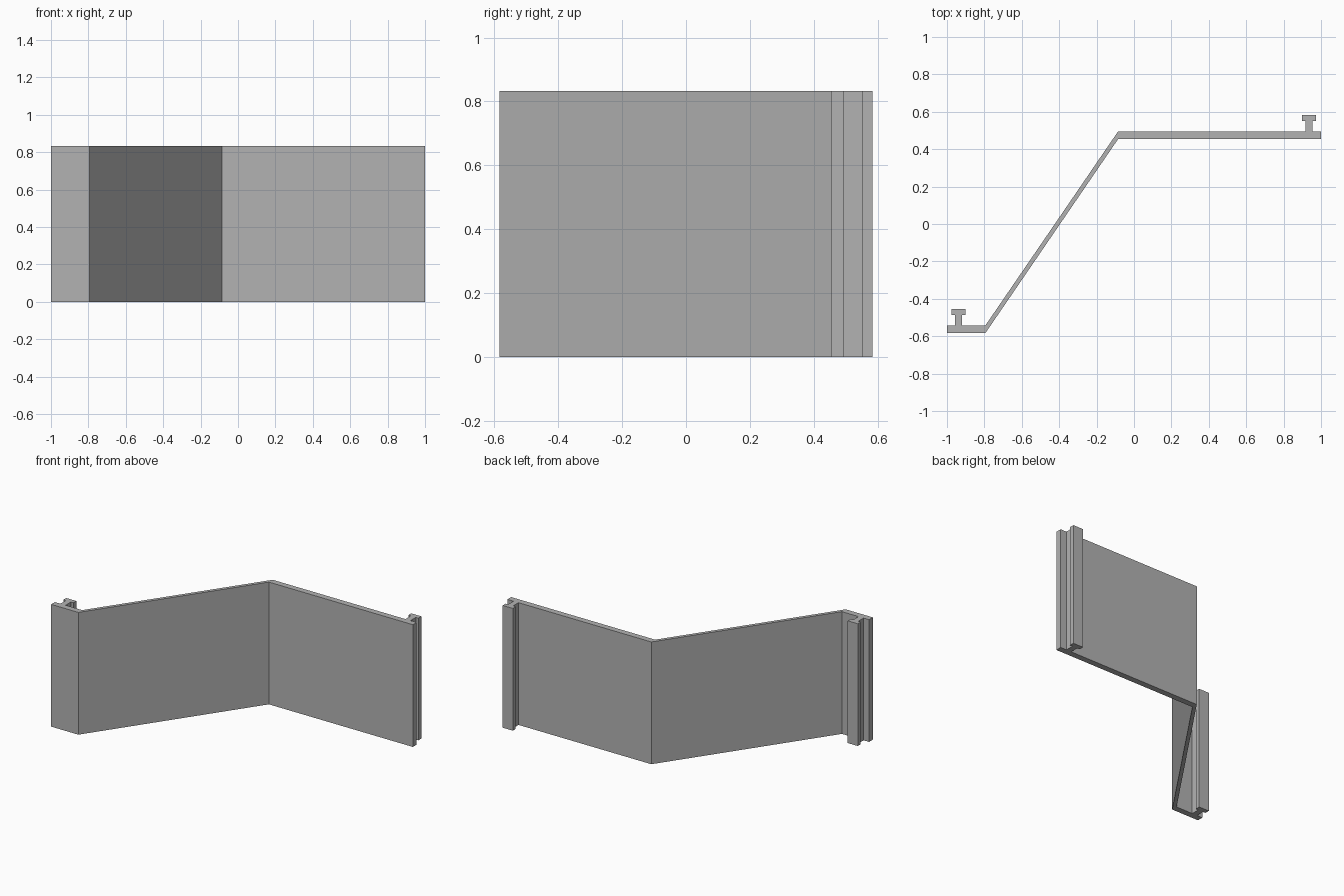
import bpy
import bmesh

if "Cube" in bpy.data.objects:
    bpy.data.objects.remove(bpy.data.objects["Cube"], do_unlink=True)

HEIGHT = 0.833
THICK = 0.041          # wall thickness, measured front to back
FRONT = -0.584         # front face of the short flange
BACK = 0.454           # front face of the long panel
BEND_FRONT, BEND_BACK = -0.795, -0.085

grey = bpy.data.materials.new("plain grey")
grey.use_nodes = True
colour = (0.45, 0.45, 0.45, 1)
grey.diffuse_color = colour
grey.node_tree.nodes["Principled BSDF"].inputs["Base Color"].default_value = colour


def tee_rail(x, y):
    """Outline of a T-shaped rail on the back face, from its right foot to its left."""
    stem, head, neck, top = 0.019, 0.038, 0.057, 0.089
    half = [(stem, 0), (stem, neck), (head, neck), (head, top)]
    outline = half + [(-a, b) for a, b in reversed(half)]
    return [(x + a, y + b) for a, b in outline]


# Wall cross-section: front side left to right, then back side with both rails
front_side = [(-1, FRONT), (BEND_FRONT, FRONT), (BEND_BACK, BACK), (1, BACK)]
back_side = [(x, y + THICK) for x, y in reversed(front_side)]
profile = (front_side + back_side[:1] + tee_rail(0.935, BACK + THICK)
           + back_side[1:3] + tee_rail(-0.939, FRONT + THICK) + back_side[3:])

# Extrude the cross-section to full height
bm = bmesh.new()
base = bm.faces.new([bm.verts.new((x, y, 0)) for x, y in profile])
result = bmesh.ops.extrude_face_region(bm, geom=[base], use_keep_orig=True)
top_verts = [v for v in result["geom"] if isinstance(v, bmesh.types.BMVert)]
bmesh.ops.translate(bm, verts=top_verts, vec=(0, 0, HEIGHT))
bmesh.ops.recalc_face_normals(bm, faces=bm.faces)
mesh = bpy.data.meshes.new("angled_wall_panel")
bm.to_mesh(mesh)
bm.free()
mesh.materials.append(grey)
panel = bpy.data.objects.new("angled_wall_panel", mesh)
bpy.context.collection.objects.link(panel)
